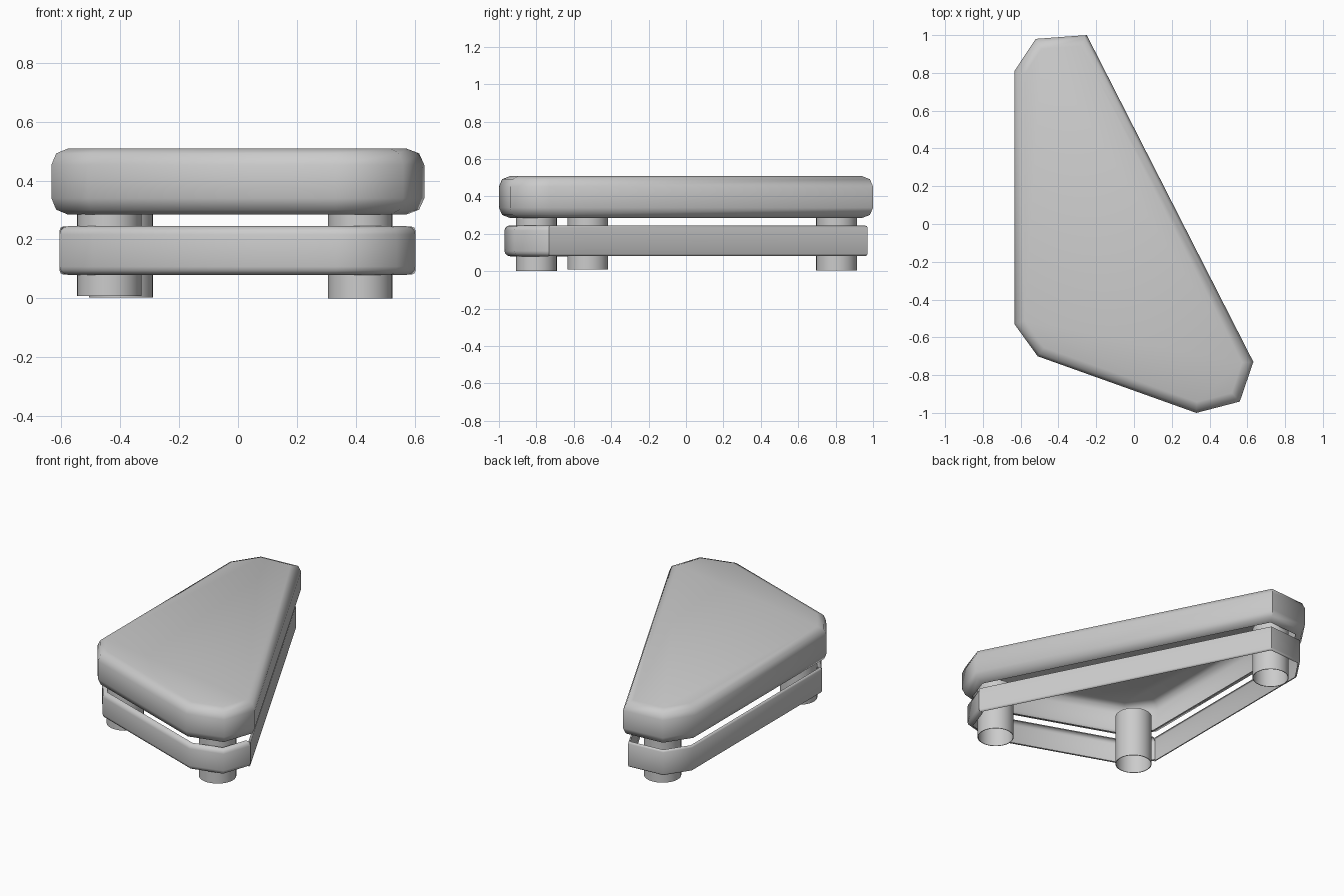
import bpy, bmesh, math
from mathutils import Vector

cube = bpy.data.objects.get("Cube")
if cube:
    bpy.data.objects.remove(cube, do_unlink=True)

grey = bpy.data.materials.new("plain grey")
grey.use_nodes = True
grey.diffuse_color = (0.6, 0.6, 0.6, 1)
grey.node_tree.nodes["Principled BSDF"].inputs["Base Color"].default_value = (0.6, 0.6, 0.6, 1)

# Counter-clockwise plan of the table top
PLAN = [(-0.25, 1.0), (-0.52, 0.98), (-0.633, 0.81), (-0.633, -0.53),
        (-0.51, -0.70), (0.33, -1.0), (0.56, -0.94), (0.632, -0.73)]


def inset(points, d):
    """Move every side of a convex outline inward by d."""
    out = []
    for i, p in enumerate(points):
        p = Vector(p)
        a = (p - Vector(points[i - 1])).normalized()
        b = (Vector(points[(i + 1) % len(points)]) - p).normalized()
        na, nb = Vector((-a.y, a.x)), Vector((-b.y, b.x))
        out.append(p + (na + nb) * d / (1 + na.dot(nb)))
    return out


def rounded(z0, z1, r, steps):
    """Side profile as (inset, height) pairs with rounded edges."""
    arc = [(r - r * math.cos(t), r * math.sin(t))
           for t in (math.pi / 2 * k / steps for k in range(steps + 1))]
    low = [(d, z0 + r - h) for d, h in reversed(arc)]
    high = [(d, z1 - r + h) for d, h in arc]
    return low + high


def shell(z0, z1, r, steps, t):
    """Thin walled version of the rounded profile: outside up, inside down."""
    inner = [(d + t, z) for d, z in rounded(z0 + t, z1 - t, r - t, steps)]
    return rounded(z0, z1, r, steps) + inner[::-1]


def loft(name, outline, profile, angle, lid=False, span=None):
    """Sweep a closed profile round an outline, or along a span of its corners.
    With a lid, the wall is closed above by a top skin and a ceiling."""
    bm = bmesh.new()
    corners = span or list(range(len(outline))) + [0]
    used = list(dict.fromkeys(corners))
    loops = []
    for d, z in profile:
        pts = inset(outline, d)
        loops.append({i: bm.verts.new((pts[i].x, pts[i].y, z)) for i in used})
    half = len(loops) // 2
    for k, lo in enumerate(loops):
        hi = loops[(k + 1) % len(loops)]
        if lid and k == half - 1:
            bm.faces.new(list(lo.values()))
            bm.faces.new(list(hi.values())[::-1])
            continue
        for i, j in zip(corners, corners[1:]):
            bm.faces.new((lo[i], lo[j], hi[j], hi[i]))
    if span:
        for end in (span[0], span[-1]):
            bm.faces.new([loop[end] for loop in loops])
    bmesh.ops.recalc_face_normals(bm, faces=bm.faces)
    mesh = bpy.data.meshes.new(name)
    bm.to_mesh(mesh)
    bm.free()
    obj = bpy.data.objects.new(name, mesh)
    bpy.context.collection.objects.link(obj)
    mesh.materials.append(grey)
    bpy.ops.object.select_all(action='DESELECT')
    obj.select_set(True)
    bpy.context.view_layer.objects.active = obj
    bpy.ops.object.shade_smooth_by_angle(angle=math.radians(angle))


# Hollow table top, open underneath with a curled lower lip
loft("table_top", PLAN, shell(0.285, 0.508, 0.055, 2, 0.005), 60, lid=True)

# Open band under the top: soft edged in front, flatter along the sides and back
BAND = inset(PLAN, 0.028)
loft("front_rail", BAND, shell(0.08, 0.245, 0.028, 3, 0.005), 60, span=[3, 4, 5, 6, 7])
loft("back_rail", BAND, shell(0.081, 0.244, 0.012, 2, 0.005), 60, span=[7, 0, 1, 2, 3])

# Tubular legs, open at both ends
LEGS = {"front_left_leg": (0.415, -0.80, 0.0),
        "front_right_leg": (-0.437, -0.525, 0.008),
        "back_leg": (-0.397, 0.805, 0.003)}
for name, (x, y, foot) in LEGS.items():
    circle = [(x + 0.109 * math.cos(math.tau * k / 32),
               y + 0.109 * math.sin(math.tau * k / 32)) for k in range(32)]
    tube = [(0, foot), (0, 0.335), (0.004, 0.335), (0.004, foot)]
    loft(name, circle, tube, 40)
